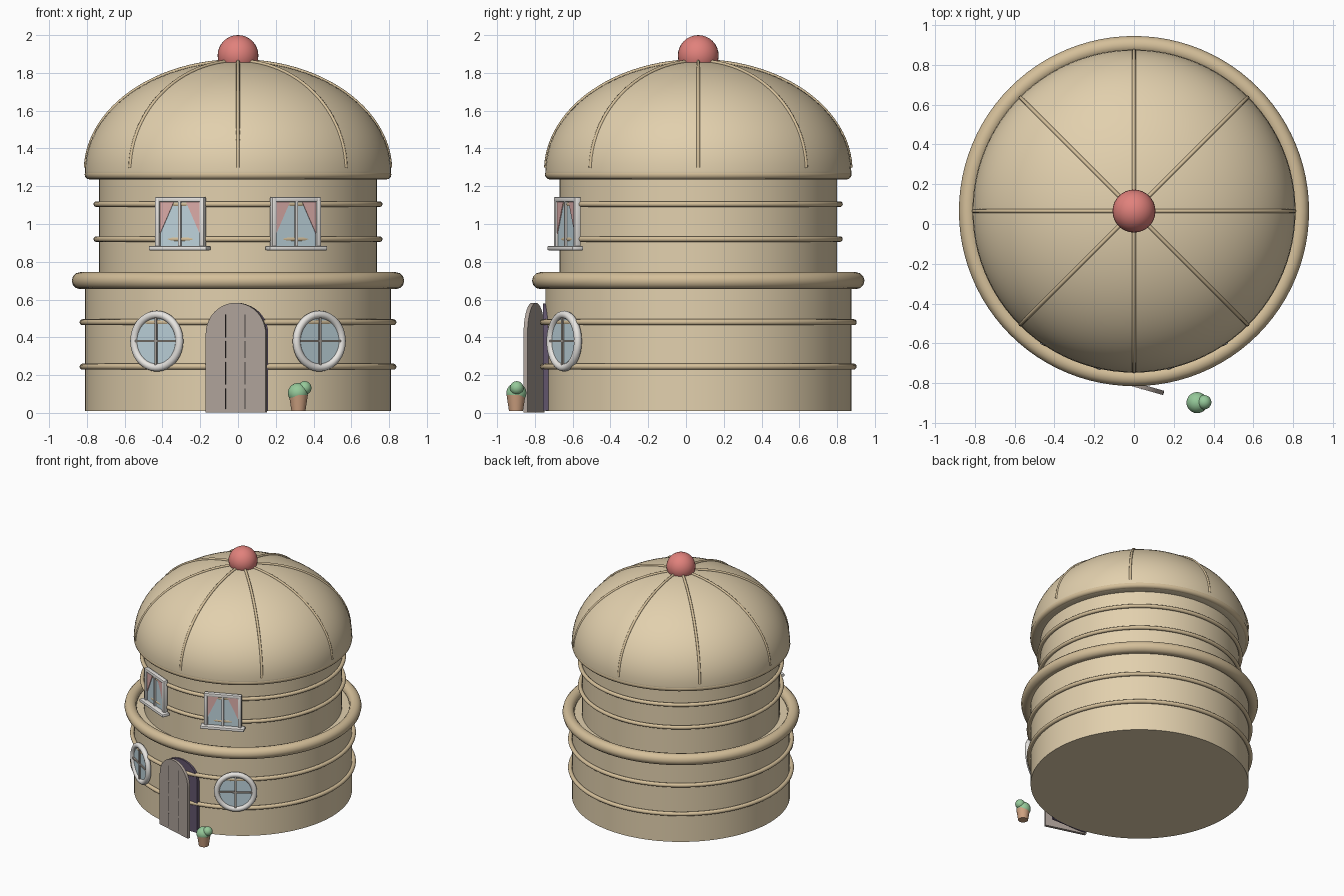
import bpy, bmesh
from math import sin, cos, pi, radians
from mathutils import Matrix, Vector

if "Cube" in bpy.data.objects:
    bpy.data.objects.remove(bpy.data.objects["Cube"])

CY = 0.065  # tower axis


def mat(name, rgb):
    m = bpy.data.materials.new(name)
    m.diffuse_color = (*rgb, 1)
    m.use_nodes = True
    m.node_tree.nodes["Principled BSDF"].inputs["Base Color"].default_value = m.diffuse_color
    return m


TAN = mat("sand", (0.76, 0.63, 0.42))
TRIM = mat("sand_trim", (0.66, 0.52, 0.32))
WHITE = mat("white", (0.8, 0.78, 0.75))
GLASS = mat("glass", (0.52, 0.66, 0.72))
BAR = mat("bar", (0.4, 0.36, 0.32))
PINK = mat("curtain", (0.72, 0.42, 0.4))
RED = mat("red", (0.75, 0.22, 0.2))
WOOD = mat("wood", (0.42, 0.36, 0.32))
DARK = mat("dark", (0.06, 0.05, 0.05))
PURPLE = mat("purple", (0.12, 0.09, 0.15))
GREEN = mat("green", (0.3, 0.58, 0.32))
CLAY = mat("clay", (0.62, 0.36, 0.22))


def finish(name, material, frame=None):
    o = bpy.context.object
    o.name = name
    o.data.materials.append(material)
    if frame is not None:
        o.matrix_world = frame @ o.matrix_basis
    bpy.ops.object.shade_smooth_by_angle(angle=radians(35))
    return o


def from_bmesh(bm, name, material, frame=None):
    bmesh.ops.recalc_face_normals(bm, faces=bm.faces)
    me = bpy.data.meshes.new(name)
    bm.to_mesh(me)
    bm.free()
    o = bpy.data.objects.new(name, me)
    bpy.context.collection.objects.link(o)
    bpy.ops.object.select_all(action='DESELECT')
    o.select_set(True)
    bpy.context.view_layer.objects.active = o
    return finish(name, material, frame)


def lathe(name, profile, material, centre=(0, CY), n=96):
    bm = bmesh.new()
    vs = [bm.verts.new((r, 0, z)) for r, z in profile]
    es = [bm.edges.new(p) for p in zip(vs, vs[1:])]
    bmesh.ops.spin(bm, geom=vs + es, cent=(0, 0, 0), axis=(0, 0, 1), angle=2 * pi, steps=n)
    bmesh.ops.remove_doubles(bm, verts=bm.verts, dist=1e-5)
    return from_bmesh(bm, name, material, Matrix.Translation((*centre, 0)))


def prism(name, pts, y0, y1, material, frame):
    bm = bmesh.new()
    f = bm.faces.new([bm.verts.new((x, y0, z)) for x, z in pts])
    new = bmesh.ops.extrude_face_region(bm, geom=[f])["geom"]
    bmesh.ops.translate(bm, vec=(0, y1 - y0, 0),
                        verts=[v for v in new if isinstance(v, bmesh.types.BMVert)])
    return from_bmesh(bm, name, material, frame)


def box(name, c, size, material, frame, bevel=0.0):
    bm = bmesh.new()
    bmesh.ops.create_cube(bm, size=1,
                          matrix=Matrix.Translation(c) @ Matrix.Diagonal((*size, 1)))
    if bevel:
        bmesh.ops.bevel(bm, geom=bm.edges[:], offset=bevel, segments=2, profile=0.5, affect='EDGES')
    return from_bmesh(bm, name, material, frame)


def ring(name, z, major, minor, material=TRIM, frame=None, rot=(0, 0, 0), n=96, m=12):
    bpy.ops.mesh.primitive_torus_add(location=(0, CY, z) if frame is None else (0, 0, 0),
                                     rotation=rot, major_radius=major, minor_radius=minor,
                                     major_segments=n, minor_segments=m)
    return finish(name, material, frame)


def ball(name, c, r, material):
    bpy.ops.mesh.primitive_uv_sphere_add(radius=r, location=c, segments=32, ring_count=16)
    return finish(name, material)


def wall_frame(deg, r, z):
    return (Matrix.Translation((0, CY, 0)) @ Matrix.Rotation(radians(deg), 4, 'Z')
            @ Matrix.Translation((0, -r, z)))


# Tower walls
lathe("lower_wall", [(0, 0.01), (0.81, 0.01), (0.81, 0.69), (0, 0.69)], TAN)
lathe("upper_wall", [(0.735, 0.69), (0.735, 1.26)], TAN)

# Balcony ring and thin bands
ring("balcony_ring", 0.70, 0.835, 0.045)
for z in (0.245, 0.48):
    ring("lower_band", z, 0.823, 0.016)
for z in (0.92, 1.105):
    ring("upper_band", z, 0.75, 0.015)

# Dome with rounded lip
dome = [(0.81 * cos(t), 1.28 + 0.58 * sin(t)) for t in [i * pi / 48 for i in range(24)]]
lathe("dome", [(0.73, 1.236), (0.785, 1.236), (0.802, 1.245), (0.81, 1.26)] + dome + [(0, 1.86)], TAN)
ring("dome_lip", 1.262, 0.786, 0.026)

# Dome ribs
for k in range(8):
    cu = bpy.data.curves.new("rib", 'CURVE')
    cu.dimensions = '3D'
    cu.bevel_depth = 0.01
    cu.bevel_resolution = 2
    sp = cu.splines.new('POLY')
    sp.points.add(24)
    a = k * pi / 4
    for i, p in enumerate(sp.points):
        t = 0.03 + (pi / 2 - 0.03) * i / 24
        r = 0.807 * cos(t)
        p.co = (r * cos(a), CY + r * sin(a), 1.28 + 0.583 * sin(t), 1)
    cu.materials.append(TRIM)
    bpy.context.collection.objects.link(bpy.data.objects.new("dome_rib", cu))

ball("top_ball", (0, CY, 1.892), 0.108, RED)

for s in (-1, 1):
    # Round lower windows
    f = wall_frame(31.2 * s, 0.83, 0.38)
    ring("round_window_frame", 0, 0.14, 0.021, WHITE, f, (pi / 2, 0, 0), 48)
    disc = [(0.14 * cos(i * pi / 24), 0.14 * sin(i * pi / 24)) for i in range(48)]
    prism("round_window_glass", disc, -0.004, 0.012, GLASS, f)
    box("round_window_bar", (0, -0.008, 0), (0.012, 0.014, 0.27), BAR, f)
    box("round_window_bar", (0, -0.008, 0), (0.27, 0.014, 0.012), BAR, f)

    # Square upper windows with curtains and sill
    f = wall_frame(23.7 * s, 0.757, 1.008)
    for m in (-1, 1):
        box("window_side", (0.128 * m, 0, 0), (0.026, 0.036, 0.27), WHITE, f, 0.006)
        curtain = [(0.118 * m, 0.12), (0.03 * m, 0.12), (0.115 * m, -0.06)]
        prism("curtain", curtain, -0.009, -0.005, PINK, f)
    box("window_top", (0, 0, 0.122), (0.282, 0.036, 0.026), WHITE, f, 0.006)
    box("window_glass", (0, 0.003, 0), (0.25, 0.014, 0.25), GLASS, f)
    box("window_bar", (0, -0.008, 0), (0.014, 0.016, 0.25), WHITE, f)
    box("window_sill", (0, -0.012, -0.136), (0.335, 0.065, 0.025), WHITE, f, 0.008)


# Doorway and door standing ajar
def arch(x0, w, z0, h):
    r = w / 2
    return [(x0, z0), (x0 + w, z0)] + [
        (x0 + r + r * cos(i * pi / 20), h - r + r * sin(i * pi / 20)) for i in range(21)]


prism("doorway", arch(-0.16, 0.32, 0.012, 0.58), -0.757, -0.70, PURPLE, Matrix())
hinge = Matrix.Translation((-0.165, -0.748, 0)) @ Matrix.Rotation(radians(-16), 4, 'Z')
prism("door", arch(0, 0.33, 0.002, 0.583), -0.022, 0, WOOD, hinge)
for x in (0.108, 0.218):
    for z0, z1 in ((0.02, 0.13), (0.15, 0.27), (0.29, 0.38), (0.40, 0.52)):
        box("plank_groove", (x, -0.022, (z0 + z1) / 2), (0.005, 0.003, z1 - z0), DARK, hinge)

# Potted plant
lathe("pot", [(0, 0.01), (0.037, 0.01), (0.05, 0.095), (0, 0.095)], CLAY, (0.32, -0.9), 32)
ball("bush", (0.317, -0.898, 0.105), 0.053, GREEN)
ball("bush_top", (0.353, -0.896, 0.132), 0.036, GREEN)
